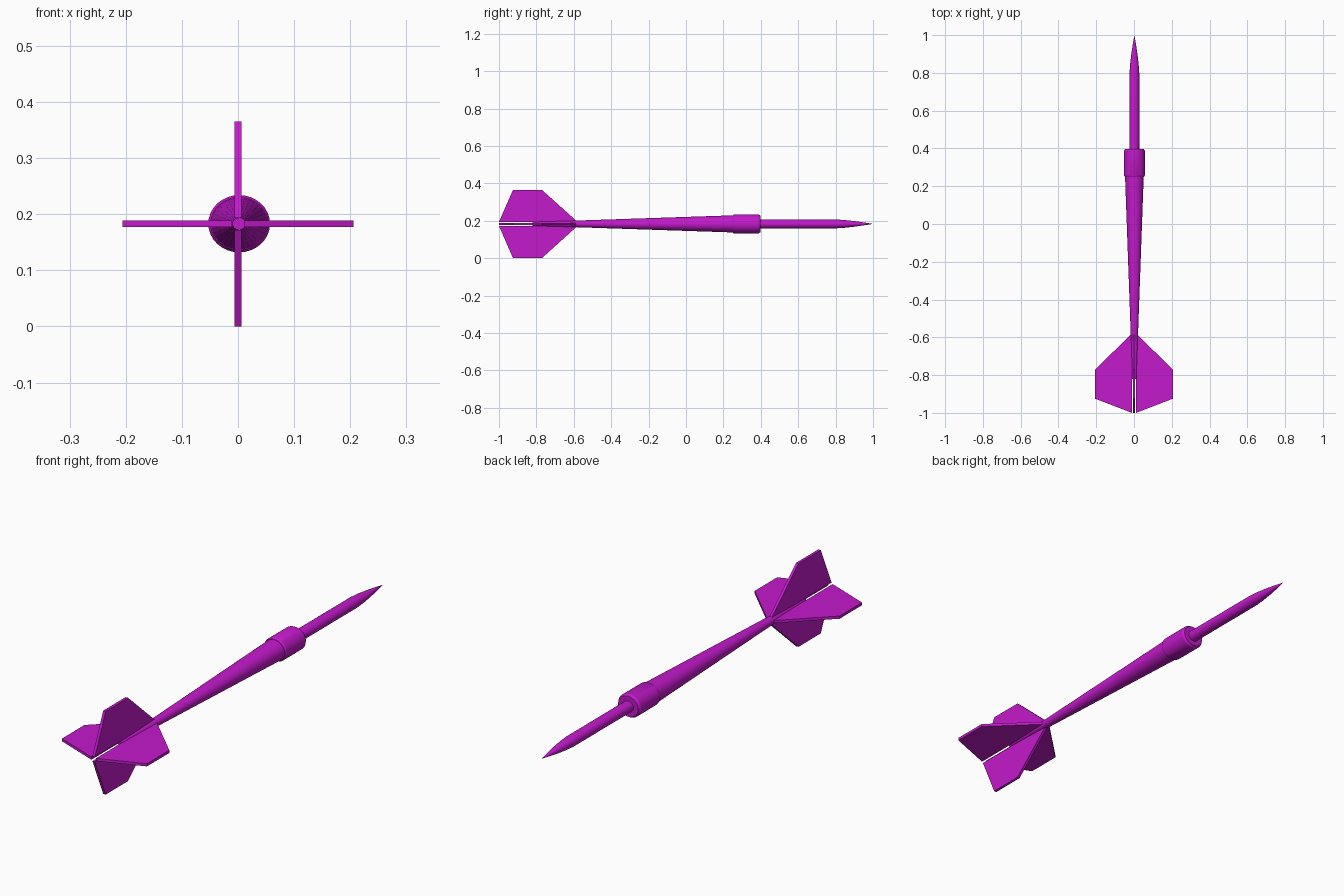
import bpy, bmesh, math

if "Cube" in bpy.data.objects:
    bpy.data.objects.remove(bpy.data.objects["Cube"])

AXIS_Z = 0.183      # height of the dart's long axis
AXIS_X = 0.002
SIDES = 32

mat = bpy.data.materials.new("magenta")
mat.diffuse_color = (0.55, 0.01, 0.6, 1)
mat.use_nodes = True
mat.node_tree.nodes["Principled BSDF"].inputs["Base Color"].default_value = mat.diffuse_color


def add_object(name, bm):
    bmesh.ops.recalc_face_normals(bm, faces=bm.faces)
    me = bpy.data.meshes.new(name)
    bm.to_mesh(me)
    bm.free()
    me.materials.append(mat)
    ob = bpy.data.objects.new(name, me)
    bpy.context.collection.objects.link(ob)
    return ob


def lathe(name, profile):
    """Revolve (y, radius) points round the long axis, slightly wider in x."""
    bm = bmesh.new()
    vs = [bm.verts.new((0, y, r)) for y, r in profile]
    es = [bm.edges.new(p) for p in zip(vs, vs[1:])]
    bmesh.ops.spin(bm, geom=vs + es, cent=(0, 0, 0), axis=(0, 1, 0),
                   angle=2 * math.pi, steps=SIDES)
    bmesh.ops.remove_doubles(bm, verts=bm.verts, dist=1e-5)
    for v in bm.verts:
        v.co.x = v.co.x * 1.08 + AXIS_X
        v.co.z += AXIS_Z
    ob = add_object(name, bm)
    bpy.ops.object.select_all(action='DESELECT')
    ob.select_set(True)
    bpy.context.view_layer.objects.active = ob
    bpy.ops.object.shade_smooth_by_angle(angle=math.radians(30))


def fin(name, direction, reach):
    """Flat flight plate pointing along direction (x, z)."""
    dx, dz = direction
    half = 0.006
    outline = [(-0.58, 0.011), (-0.77, reach), (-0.925, reach), (-1.0, 0.011)]
    bm = bmesh.new()
    sides = []
    for t in (-half, half):
        sides.append([bm.verts.new((r * dx + t * dz, y, AXIS_Z + r * dz + t * dx))
                      for y, r in outline])
    a, b = sides
    bm.faces.new(a)
    bm.faces.new(b[::-1])
    for i in range(4):
        j = (i + 1) % 4
        bm.faces.new((a[i], b[i], b[j], a[j]))
    add_object(name, bm)


# Tapered shaft
lathe("shaft", [(-0.82, 0), (-0.82, 0.011), (-0.58, 0.018), (0.26, 0.046), (0.26, 0)])
# Collar with bevelled rims
lathe("collar", [(0.25, 0), (0.25, 0.047), (0.257, 0.051), (0.388, 0.051),
                 (0.398, 0.045), (0.398, 0)])
# Pointed needle
lathe("needle", [(0.38, 0), (0.38, 0.024), (0.80, 0.024), (0.85, 0.0205),
                 (0.90, 0.015), (0.95, 0.008), (1.0, 0)])
# Four flights
fin("flight_top", (0, 1), 0.182)
fin("flight_bottom", (0, -1), 0.183)
fin("flight_right", (1, 0), 0.206)
fin("flight_left", (-1, 0), 0.206)
